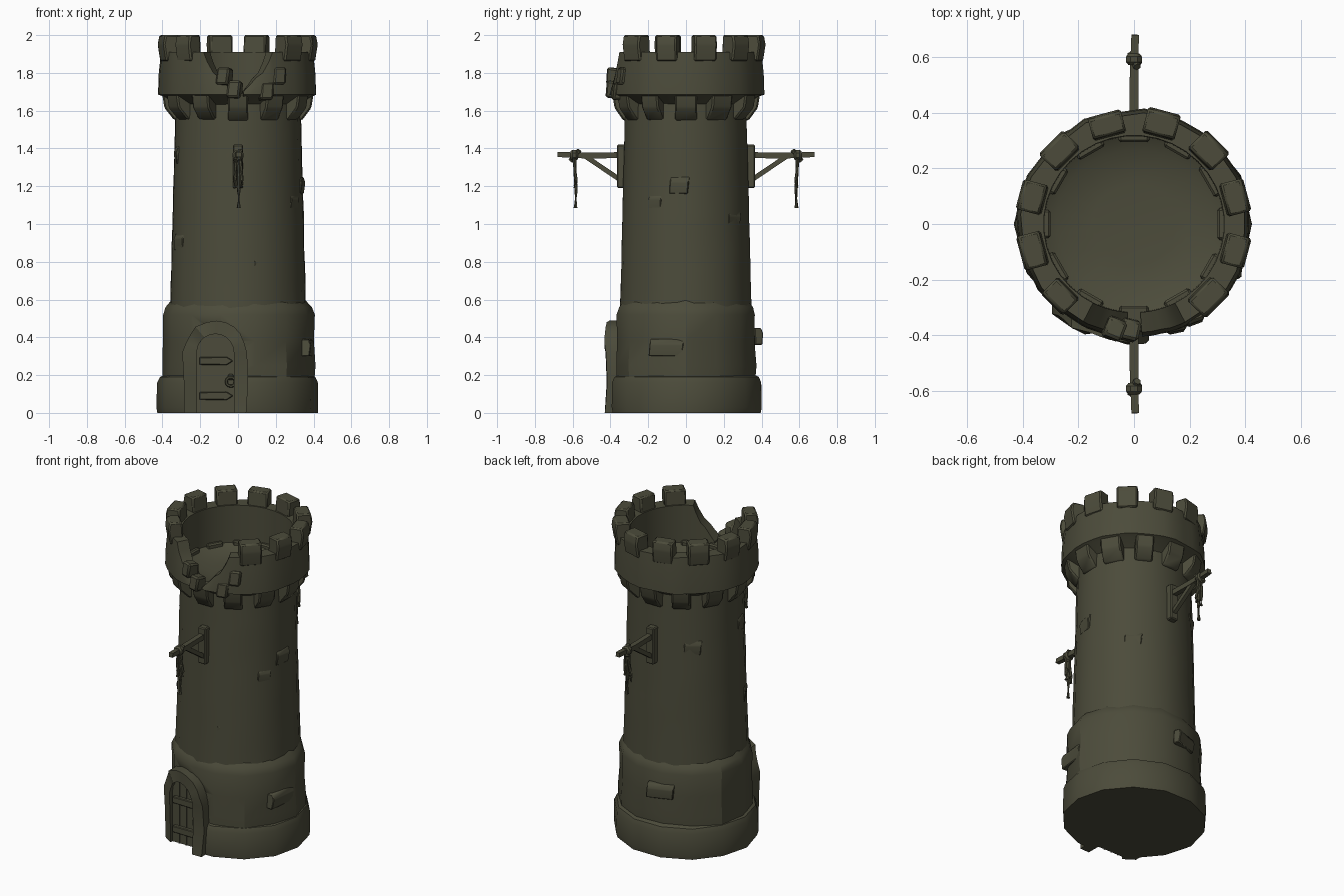
import bpy, bmesh, math, random
from mathutils import Vector

random.seed(4)
cube = bpy.data.objects.get("Cube")
if cube:
    bpy.data.objects.remove(cube, do_unlink=True)

# One dark olive stone colour
stone = bpy.data.materials.new("dark_olive_stone")
stone.use_nodes = True
olive = (0.072, 0.071, 0.043, 1)
stone.diffuse_color = olive
shader = stone.node_tree.nodes["Principled BSDF"]
shader.inputs["Base Color"].default_value = olive
shader.inputs["Roughness"].default_value = 0.9


def loft(name, sections, bevel=0, angle=35):
    """Solid skinned over matching closed sections, capped at both ends."""
    bm = bmesh.new()
    rows = [[bm.verts.new(p) for p in s] for s in sections]
    n = len(rows[0])
    for a, b in zip(rows, rows[1:]):
        for i in range(n):
            j = (i + 1) % n
            bm.faces.new((a[i], a[j], b[j], b[i]))
    bm.faces.new(rows[0])
    bm.faces.new(rows[-1])
    bmesh.ops.recalc_face_normals(bm, faces=bm.faces)
    if bevel:
        bmesh.ops.bevel(bm, geom=bm.edges[:], offset=bevel, segments=1, affect='EDGES')
    mesh = bpy.data.meshes.new(name)
    bm.to_mesh(mesh)
    bm.free()
    mesh.materials.append(stone)
    ob = bpy.data.objects.new(name, mesh)
    bpy.context.collection.objects.link(ob)
    bpy.ops.object.select_all(action='DESELECT')
    ob.select_set(True)
    bpy.context.view_layer.objects.active = ob
    bpy.ops.object.shade_smooth_by_angle(angle=math.radians(angle))
    return ob


def polar(a, r, z, sy):
    """Point at angle a in degrees from the front."""
    t = math.radians(a)
    return Vector((r * math.sin(t), -r * math.cos(t) * sy, z))


def rough(amount):
    return random.uniform(-amount, amount)


def drum(name, profile, sides, sy, wear, angle=35):
    """Weathered round course; each side keeps its own wear at every height."""
    lean = [rough(wear) for _ in range(sides)]
    rows = []
    for r, z in profile:
        rows.append([polar(360 * (i + 0.5) / sides, r + lean[i] + rough(wear * 0.4),
                           z, sy) for i in range(sides)])
    return loft(name, rows, angle=angle)


def radial_block(name, a, outline, half, sy, bevel=0.01, twist=0):
    """Block with an (r, z) outline, extruded sideways round the wall."""
    side = polar(a + 90, 1, 0, 1)
    rows = []
    for s in (-half, half):
        rows.append([polar(a, r, z, sy) + side * (s + twist * (z - 1)) for r, z in outline])
    return loft(name, rows, bevel)


def tube(name, points, radius, sides=4, bevel=0):
    points = [Vector(p) for p in points]
    rows = []
    for i, p in enumerate(points):
        d = points[min(i + 1, len(points) - 1)] - points[max(i - 1, 0)]
        q = d.to_track_quat('Z', 'X')
        r = radius[i] if isinstance(radius, (list, tuple)) else radius
        rows.append([p + q @ Vector((r * math.cos(t), r * math.sin(t), 0))
                     for t in (math.tau * (k + 0.5) / sides for k in range(sides))])
    return loft(name, rows, bevel)


def box(name, low, high, bevel=0.006):
    rows = [[(low[0], low[1], z), (high[0], low[1], z), (high[0], high[1], z),
             (low[0], high[1], z)] for z in (low[2], high[2])]
    return loft(name, rows, bevel)


# Tower courses
plinth = drum("plinth", [(0.425, 0), (0.43, 0.03), (0.428, 0.16), (0.415, 0.19),
                         (0.38, 0.205)], 14, 0.945, 0.006, 30)
base_course = drum("base_course", [(0.40, 0.15), (0.405, 0.25), (0.398, 0.38), (0.40, 0.52),
                                   (0.385, 0.56), (0.35, 0.6)], 14, 0.94, 0.008, 30)
levels = 11
shaft_profile = [(0.362 - 0.03 * k / levels, 0.55 + 1.13 * k / levels)
                 for k in range(levels + 1)]
shaft_profile += [(0.28, 1.65), (0.15, 1.635)]
drum("shaft_and_roof_floor", shaft_profile, 24, 0.965, 0.004, 40)

# Broken parapet wall, lower beside the front breach
broken = {4: 1.70, 9: 1.735, 14: 1.775, 19: 1.80, 24: 1.86, 27: 1.91}
angles = list(broken) + list(range(35, 326, 10)) + [360 - a for a in reversed(broken)]
rows = []
for a in angles:
    top = broken.get(min(a, 360 - a), 1.91)
    r = 0.415 + rough(0.007)
    rows.append([polar(a, *p, 0.98) for p in (
        (0.322, 1.63), (0.395, 1.675), (r + 0.004, 1.685),
        (r, 1.685 + (top - 1.685) * 0.5), (r - 0.012, top), (0.325, top))])
loft("parapet_wall", rows, angle=32)

# Merlons, missing at the breach
for k in range(1, 11):
    o = rough(0.006)
    radial_block("merlon", 15 + 30 * k,
                 [(0.33, 1.88), (0.41 + o, 1.86), (0.425 + o, 1.95), (0.415 + o, 2.0),
                  (0.338, 2.0)], 0.06 + rough(0.005), 0.98, 0.008)

# Corbels under the parapet
for k in range(12):
    o = rough(0.006)
    radial_block("corbel", 30 * k,
                 [(0.30, 1.55), (0.338, 1.55 + o), (0.39 + o, 1.615), (0.402 + o, 1.69),
                  (0.30, 1.69)], 0.055 + rough(0.006), 0.98, 0.008)

# Broken stones resting on the breach edge
for a, z in ((-13, 1.72), (-22, 1.79), (12, 1.71), (21, 1.79)):
    radial_block("broken_stone", a, [(0.34, z - 0.06), (0.425, z - 0.05), (0.415, z + 0.04),
                                     (0.345, z + 0.03)], 0.035, 0.98, 0.01, 0.1)

# Chipped stones standing proud of the shaft and base
for a, z, half, r in ((58, 1.11, 0.04, 0.352), (22, 0.78, 0.03, 0.358), (80, 1.2, 0.05, 0.35),
                      (-62, 0.9, 0.05, 0.357), (140, 1.02, 0.05, 0.354),
                      (215, 1.3, 0.05, 0.347), (-82, 1.36, 0.04, 0.344),
                      (84, 0.34, 0.09, 0.404), (200, 0.4, 0.08, 0.404)):
    radial_block("chipped_stone", a, [(r - 0.05, z - 0.04), (r - 0.008, z - 0.04), (r, z + 0.02),
                                      (r - 0.012, z + 0.05), (r - 0.05, z + 0.05)],
                 half, 0.955, 0.004, 0.1)

# Door recess
door_x, spring = -0.12, 0.32


def arch(radius, steps=10):
    pts = [(door_x - radius, 0), (door_x - radius, spring * 0.5)]
    for i in range(steps + 1):
        t = math.pi * (1 - i / steps)
        pts.append((door_x + radius * math.cos(t), spring + radius * math.sin(t)))
    return pts + [(door_x + radius, spring * 0.5), (door_x + radius, 0)]


cutter = loft("recess_cutter", [[(x, y, z if z else -0.05) for x, z in arch(0.11)]
                                for y in (-0.6, -0.31)])
for ob in (plinth, base_course):
    cut = ob.modifiers.new("door_recess", 'BOOLEAN')
    cut.operation = 'DIFFERENCE'
    cut.solver = 'EXACT'
    cut.object = cutter
    bpy.ops.object.select_all(action='DESELECT')
    bpy.context.view_layer.objects.active = ob
    bpy.ops.object.modifier_apply(modifier=cut.name)
bpy.data.objects.remove(cutter, do_unlink=True)

# Stone door frame following the curve of the wall
rows = []
for (xi, zi), (xo, zo) in zip(arch(0.098), arch(0.168)):
    def face(x):
        return -0.94 * math.sqrt(0.43 ** 2 - x * x) - 0.022
    o = rough(0.008)
    xo += o
    rows.append([(xi, -0.27, zi), (xi, face(xi) + o, zi), (xo, face(xo) + o, zo),
                 (xo, -0.24, zo)])
loft("door_frame", rows, angle=25)

# Door, straps and ring handle
loft("door", [[(x, y, z) for x, z in arch(0.1)] for y in (-0.345, -0.30)])
for i in range(1, 4):
    x = door_x - 0.1 + 0.05 * i
    box("door_plank_rib", (x - 0.004, -0.35, 0), (x + 0.004, -0.34, 0.39), 0)
for z in (0.09, 0.275):
    shape = [(-0.205, -0.02), (-0.06, -0.022), (-0.025, 0), (-0.06, 0.022), (-0.205, 0.02)]
    loft("door_strap", [[(x, y, z + dz) for x, dz in shape] for y in (-0.368, -0.34)], 0.004)
bpy.ops.mesh.primitive_torus_add(location=(-0.038, -0.36, 0.165), major_radius=0.024,
                                 minor_radius=0.008, major_segments=12, minor_segments=6,
                                 rotation=(math.pi / 2, 0, 0))
handle = bpy.context.object
handle.name = "door_handle"
handle.data.materials.append(stone)
box("handle_plate", (-0.053, -0.362, 0.175), (-0.023, -0.34, 0.205))

# Timber brackets with hanging ropes, front and back
for s, side in ((-1, "front"), (1, "back")):
    box(side + "_bracket_post", (-0.027, min(s * 0.365, s * 0.31), 1.19),
        (0.027, max(s * 0.365, s * 0.31), 1.42))
    tube(side + "_bracket_beam", [(0, s * 0.34, 1.365), (0, s * 0.52, 1.362),
                                  (0.004, s * 0.68, 1.368)], [0.022, 0.022, 0.019])
    tube(side + "_bracket_brace", [(0, s * 0.35, 1.235), (0, s * 0.535, 1.36)], 0.018)
    tube(side + "_rope_knot", [(0, s * 0.572, 1.364), (0, s * 0.582, 1.364),
                               (0, s * 0.602, 1.364), (0, s * 0.612, 1.364)],
         [0.022, 0.031, 0.031, 0.022], 8)
    tube(side + "_rope_loop", [(0.012, s * 0.565, 1.39), (-0.012, s * 0.61, 1.335)], 0.014, 6)
    for x, low in ((-0.014, 1.19), (0.004, 1.085), (0.018, 1.2)):
        tube(side + "_hanging_rope", [(x * 0.6, s * 0.59, 1.36), (x, s * 0.588, 1.28),
                                      (x * 1.1, s * 0.582, 1.18 if low < 1.1 else 1.23),
                                      (x, s * 0.585, low)], [0.01, 0.008, 0.01, 0.011], 6)
